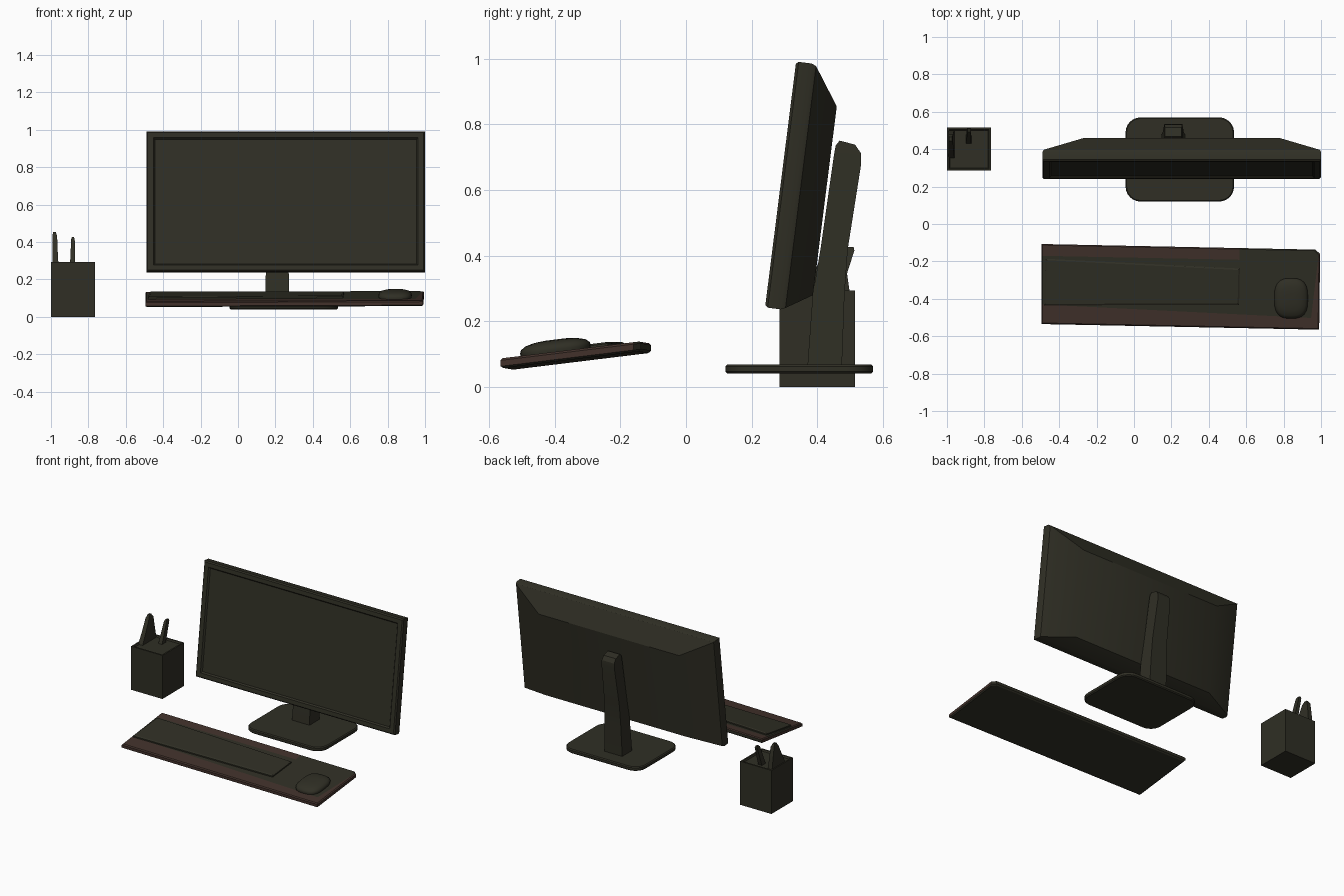
import bpy, bmesh, math
from mathutils import Matrix, Vector

if "Cube" in bpy.data.objects:
    bpy.data.objects.remove(bpy.data.objects["Cube"])


def material(name, rgb):
    m = bpy.data.materials.new(name)
    m.diffuse_color = (*rgb, 1)
    m.use_nodes = True
    m.node_tree.nodes["Principled BSDF"].inputs["Base Color"].default_value = m.diffuse_color
    return m


OLIVE = material("dark_olive", (0.029, 0.028, 0.018))
BROWN = material("dark_brown", (0.054, 0.031, 0.024))


def finish(name, bm, smooth=25, mats=(OLIVE,)):
    bmesh.ops.recalc_face_normals(bm, faces=bm.faces)
    me = bpy.data.meshes.new(name)
    bm.to_mesh(me)
    bm.free()
    for m in mats:
        me.materials.append(m)
    ob = bpy.data.objects.new(name, me)
    bpy.context.collection.objects.link(ob)
    bpy.ops.object.select_all(action='DESELECT')
    ob.select_set(True)
    bpy.context.view_layer.objects.active = ob
    bpy.ops.object.shade_smooth_by_angle(angle=math.radians(smooth))
    return ob


def loft(rings):
    """Skin a list of equal-length point rings and cap both ends."""
    bm = bmesh.new()
    vr = [[bm.verts.new(p) for p in r] for r in rings]
    n = len(vr[0])
    for a, b in zip(vr, vr[1:]):
        for i in range(n):
            j = (i + 1) % n
            bm.faces.new((a[i], a[j], b[j], b[i]))
    bm.faces.new(vr[0])
    bm.faces.new(vr[-1])
    return bm


def rect(x0, x1, y0, y1, z):
    return [(x0, y0, z), (x1, y0, z), (x1, y1, z), (x0, y1, z)]


def inset(pts, d):
    """Pull a 2D outline towards its middle by about d on each axis."""
    cx = sum(p[0] for p in pts) / len(pts)
    cy = sum(p[1] for p in pts) / len(pts)
    return [(x - math.copysign(d, x - cx), y - math.copysign(d, y - cy)) for x, y in pts]


def mat_top(x, y):
    return 0.11 + 0.122 * (y + 0.335) + 0.006 * (x - 0.25)


def on_mat(pts, h):
    return [(x, y, mat_top(x, y) + h) for x, y in pts]


# Monitor: recessed screen, bezel, thin slab and tapering back, leaning back
panel = [
    (-0.445, 0.955, 0.042, 0.713, 0.010),
    (-0.453, 0.963, 0.034, 0.721, 0.000),
    (-0.483, 0.993, 0.007, 0.748, 0.000),
    (-0.490, 1.000, 0.000, 0.755, 0.008),
    (-0.490, 1.000, 0.000, 0.755, 0.048),
    (-0.484, 0.994, 0.006, 0.749, 0.062),
    (-0.270, 0.780, 0.055, 0.635, 0.140),
]
bm = loft([[(x0, d, z0), (x1, d, z0), (x1, d, z1), (x0, d, z1)]
           for x0, x1, z0, z1, d in panel])
bm.transform(Matrix.Translation((0, 0.241, 0.242)) @ Matrix.Rotation(math.radians(-7.2), 4, 'X'))
finish("monitor", bm)

# Stand neck: leaning column, narrower at the rounded top
neck = [
    (0.370, 0.060, 0.475, 0.060, 0.066),
    (0.386, 0.280, 0.483, 0.280, 0.060),
    (0.410, 0.420, 0.493, 0.420, 0.056),
    (0.450, 0.700, 0.534, 0.680, 0.048),
    (0.456, 0.735, 0.533, 0.712, 0.047),
    (0.468, 0.750, 0.515, 0.738, 0.045),
]
finish("stand_neck", loft([[(0.21 - w, yf, zf), (0.21 + w, yf, zf),
                            (0.21 + w, yb, zb), (0.21 - w, yb, zb)]
                           for yf, zf, yb, zb, w in neck]))

# Stand base: rounded plate with softened rims
corners = []
for cx, cy, a0 in ((0.455, 0.49, 0), (0.035, 0.49, 90), (0.035, 0.20, 180), (0.455, 0.20, 270)):
    corners += [(cx, cy, math.radians(a0 + 15 * k)) for k in range(7)]


def base_ring(r, z):
    return [(cx + r * math.cos(a), cy + r * math.sin(a), z) for cx, cy, a in corners]


finish("stand_base", loft([base_ring(0.074, 0.040), base_ring(0.080, 0.046),
                           base_ring(0.080, 0.062), base_ring(0.074, 0.068)]), 30)

# Desk mat: slanted slab, brown edges with a dark working area
outline = [(-0.495, -0.535), (0.990, -0.565), (0.995, -0.160), (0.970, -0.137), (-0.495, -0.107)]
bm = loft([on_mat(inset(outline, 0.008), -0.030), on_mat(outline, -0.024),
           on_mat(outline, -0.006), on_mat(inset(outline, 0.006), 0)])
cuts = [((0, -0.18, 0), (0.02, 1, 0)), ((0, -0.455, 0), (0.05, 1, 0)),
        ((0.565, 0, 0), (1, 0, 0)), ((0.965, -0.35, 0), (1, -0.12, 0))]
for co, no in cuts:
    bmesh.ops.bisect_plane(bm, geom=bm.verts[:] + bm.edges[:] + bm.faces[:],
                           plane_co=co, plane_no=no)
bmesh.ops.recalc_face_normals(bm, faces=bm.faces)


def side_of(p, cut):
    return (p - Vector(cut[0])).dot(Vector(cut[1])) > 0


for f in bm.faces:
    c = f.calc_center_median()
    behind, beyond_front, right, rim = [side_of(c, k) for k in cuts]
    top = f.normal.z > 0.5
    underside = f.normal.z < -0.3
    back = f.normal.y > 0.4 and not top
    dark_top = top and beyond_front and not rim and (right or not behind)
    f.material_index = 0 if underside or back or dark_top else 1
finish("desk_mat", bm, 25, (OLIVE, BROWN))

# Keyboard: low plate on the mat
keys = [(-0.482, -0.435), (0.562, -0.433), (0.566, -0.238), (-0.472, -0.186)]
finish("keyboard", loft([on_mat(keys, -0.004), on_mat(keys, 0.008),
                         on_mat(inset(keys, 0.008), 0.013)]))


# Mouse: rounded-square dome on the mat
def mouse_ring(s, h):
    pts = []
    for k in range(24):
        a = math.tau * k / 24
        c, t = math.cos(a), math.sin(a)
        pts.append((0.84 + s * 0.090 * math.copysign(abs(c) ** 0.7, c),
                    -0.398 + s * 0.108 * math.copysign(abs(t) ** 0.7, t)))
    return on_mat(pts, h)


finish("mouse", loft([mouse_ring(s, h) for s, h in (
    (0.97, -0.004), (1, 0.008), (0.97, 0.018), (0.85, 0.028), (0.6, 0.035), (0.3, 0.038))]), 50)

# Pen cup: square box with a shallow recessed top
finish("pen_cup", loft([rect(-1, -0.765, 0.285, 0.515, 0),
                        rect(-1, -0.765, 0.285, 0.515, 0.294),
                        rect(-0.99, -0.775, 0.295, 0.505, 0.294),
                        rect(-0.985, -0.78, 0.30, 0.50, 0.284)]))

# Wide pointed tool and slim pen standing in the cup
finish("pointed_tool", loft([rect(-0.993, -0.960, 0.35, 0.500, 0.280),
                             rect(-0.993, -0.964, 0.39, 0.490, 0.350),
                             rect(-0.993, -0.967, 0.43, 0.478, 0.430),
                             rect(-0.988, -0.974, 0.445, 0.465, 0.452)]))
finish("slim_pen", loft([rect(-0.898, -0.870, 0.430, 0.470, 0.280),
                         rect(-0.892, -0.873, 0.482, 0.513, 0.415),
                         rect(-0.888, -0.877, 0.492, 0.511, 0.426)]))
